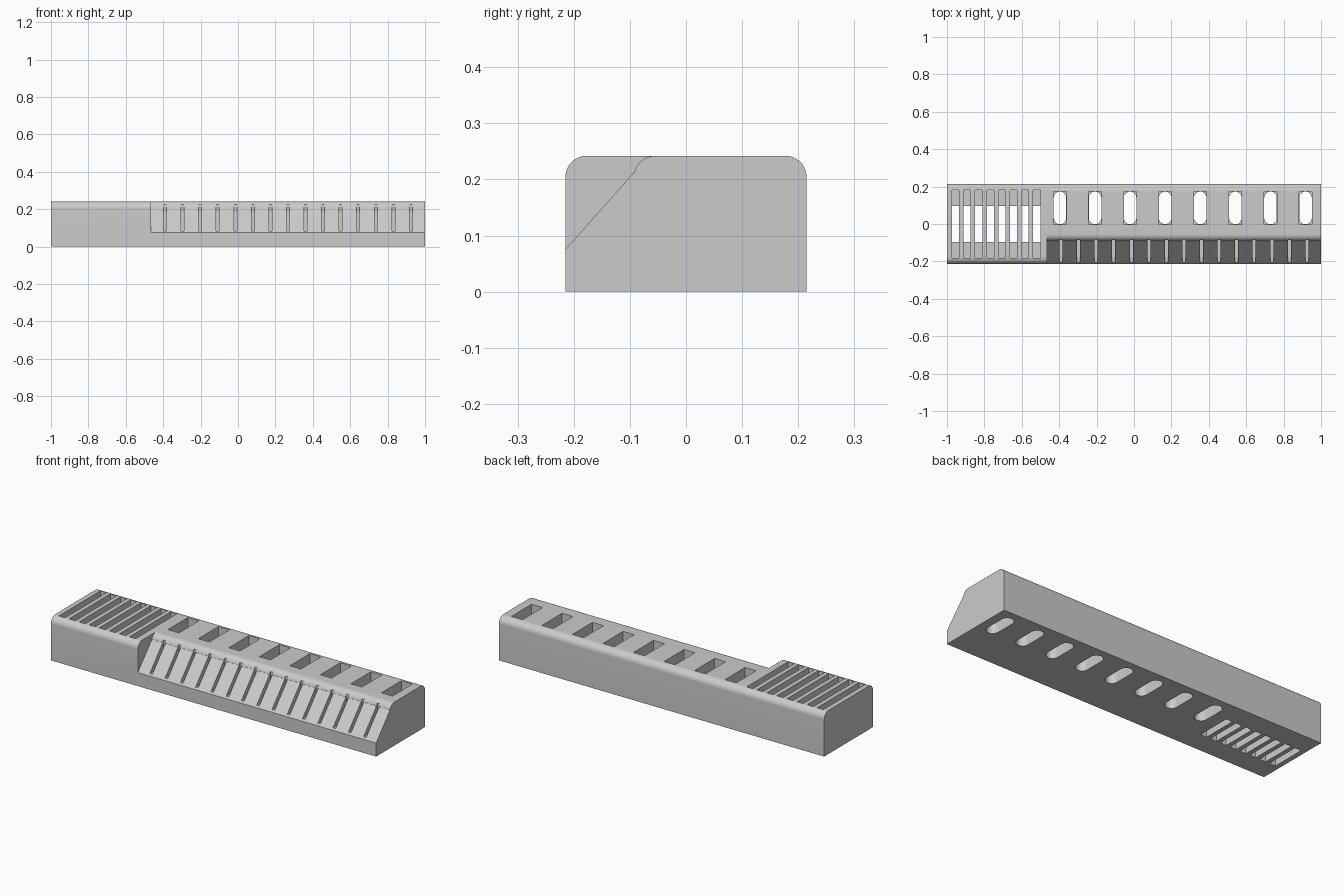
import bpy, bmesh, math

if "Cube" in bpy.data.objects:
    bpy.data.objects.remove(bpy.data.objects["Cube"])

HALF_Y, TOP, R = 0.215, 0.242, 0.038

grey = bpy.data.materials.new("plain grey")
grey.diffuse_color = (0.6, 0.6, 0.6, 1)
grey.use_nodes = True
grey.node_tree.nodes["Principled BSDF"].inputs["Base Color"].default_value = grey.diffuse_color


def arc(cy, cz, r, a0, a1, n=12):
    """Points on a circular arc, angles in degrees."""
    return [(cy + r * math.cos(math.radians(a0 + (a1 - a0) * i / n)),
             cz + r * math.sin(math.radians(a0 + (a1 - a0) * i / n)))
            for i in range(n + 1)]


def add_prism(bm, points, place, offset):
    """Extrude a closed outline along an offset vector."""
    face = bm.faces.new([bm.verts.new(place(*p)) for p in points])
    ext = bmesh.ops.extrude_face_region(bm, geom=[face])
    verts = [g for g in ext["geom"] if isinstance(g, bmesh.types.BMVert)]
    bmesh.ops.translate(bm, verts=verts, vec=offset)


def add_box(bm, x0, x1, y0, y1, z0, z1):
    add_prism(bm, [(x0, y0), (x1, y0), (x1, y1), (x0, y1)],
              lambda x, y: (x, y, z0), (0, 0, z1 - z0))


def finish(name, bm):
    bmesh.ops.recalc_face_normals(bm, faces=bm.faces)
    mesh = bpy.data.meshes.new(name)
    bm.to_mesh(mesh)
    bm.free()
    obj = bpy.data.objects.new(name, mesh)
    bpy.context.collection.objects.link(obj)
    return obj


# Long block with rounded top edges
bm = bmesh.new()
outline = ([(-HALF_Y, 0), (HALF_Y, 0)]
           + arc(HALF_Y - R, TOP - R, R, 0, 90)
           + arc(-HALF_Y + R, TOP - R, R, 90, 180))
add_prism(bm, outline, lambda y, z: (-1, y, z), (2, 0, 0))
body = finish("holder_block", bm)
body.data.materials.append(grey)

# Sloped front cut along the right-hand section
slope = bmesh.new()
add_prism(slope, [(-0.24, 0.0469), (-0.093, 0.2122)]
          + arc(-0.055, TOP - R, R, 167.5, 90)
          + [(-0.055, 0.3), (-0.24, 0.3)],
          lambda y, z: (-0.465, y, z), (1.6, 0, 0))

pockets, through = bmesh.new(), bmesh.new()
LEDGE = 0.08

# Narrow slots: long pocket on top, shorter opening through the base
for i in range(8):
    x = -0.954 + i * 0.062
    add_box(pockets, x - 0.019, x + 0.019, -0.182, 0.182, LEDGE, 0.3)
    add_box(through, x - 0.019, x + 0.019, -0.097, 0.097, -0.1, LEDGE + 0.05)

# Large sockets: rectangular pocket above a round-ended hole
for i in range(8):
    x, w = -0.396 + i * 0.1876, 0.034
    add_box(pockets, x - w, x + w, -0.002, 0.174, LEDGE, 0.3)
    r = w - 0.0005
    hole = arc(x, 0.174 - w, r, 0, 180) + arc(x, -0.002 + w, r, 180, 360)
    add_prism(through, hole, lambda px, py: (px, py, -0.1), (0, 0, LEDGE + 0.15))

# Thin slits down the sloped front
for i in range(15):
    x = -0.39 + i * 0.0939
    add_box(pockets, x - 0.008, x + 0.008, -0.24, -0.086, 0.084, 0.3)

cutters = [finish("slope_cutter", slope), finish("pocket_cutter", pockets),
           finish("through_cutter", through)]
for c in cutters:
    c.hide_render = True
    mod = body.modifiers.new(c.name, 'BOOLEAN')
    mod.operation, mod.solver, mod.object = 'DIFFERENCE', 'EXACT', c

# Bake the cuts, then remove the helpers
deps = bpy.context.evaluated_depsgraph_get()
mesh = bpy.data.meshes.new_from_object(body.evaluated_get(deps))
body.modifiers.clear()
body.data = mesh
for c in cutters:
    bpy.data.objects.remove(c)
mesh.materials.clear()
mesh.materials.append(grey)
for p in mesh.polygons:
    p.material_index = 0

# Smooth rounded edges, keep corners crisp
bpy.context.view_layer.objects.active = body
body.select_set(True)
bpy.ops.object.shade_smooth_by_angle(angle=math.radians(25))
